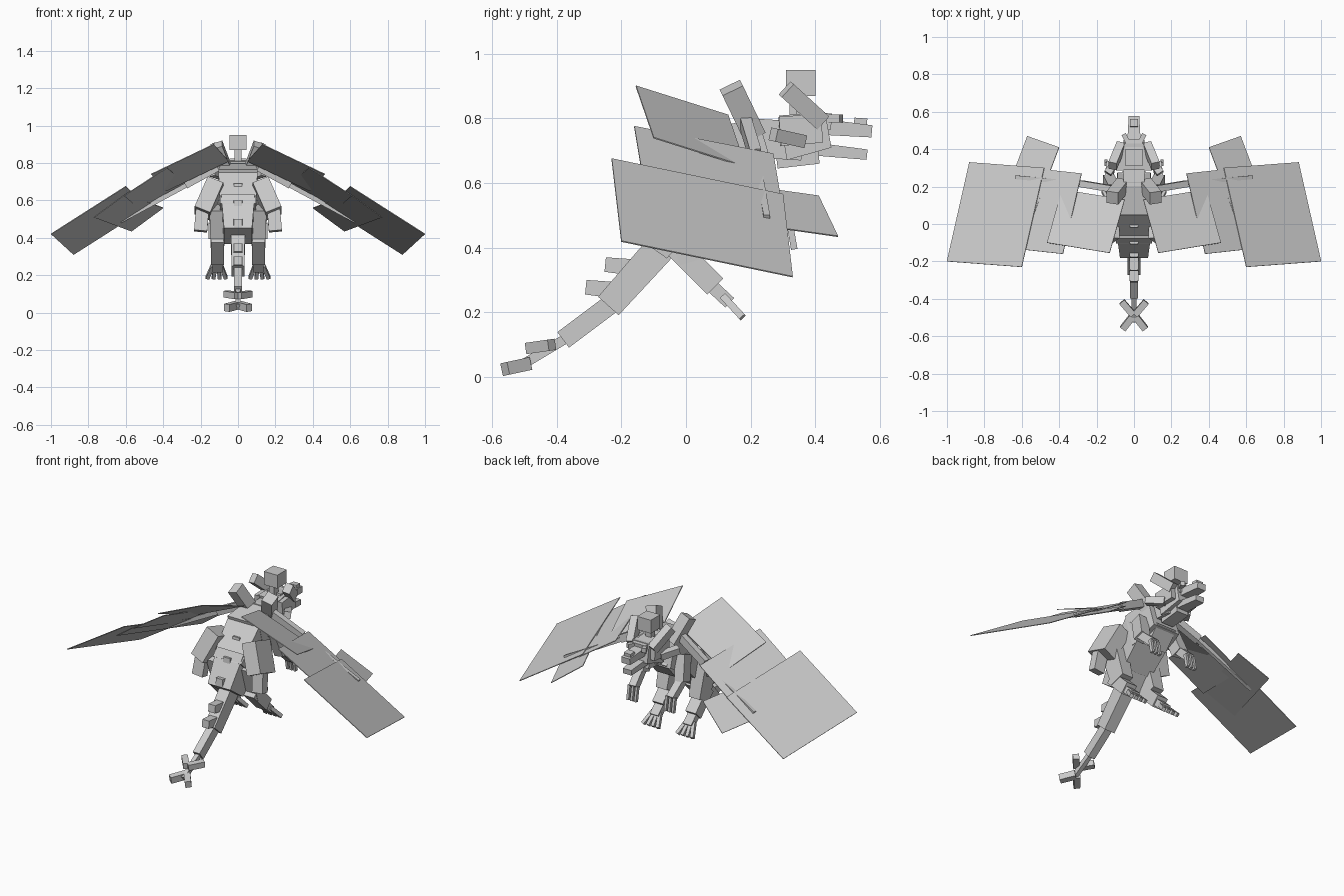
import bpy, bmesh
from mathutils import Vector, Matrix

cube = bpy.data.objects.get("Cube")
if cube:
    bpy.data.objects.remove(cube, do_unlink=True)

grey = bpy.data.materials.new("plain_grey")
grey.use_nodes = True
grey.diffuse_color = (0.6, 0.6, 0.6, 1)
grey.node_tree.nodes["Principled BSDF"].inputs["Base Color"].default_value = (0.6, 0.6, 0.6, 1)


def finish(name, bm):
    bmesh.ops.recalc_face_normals(bm, faces=bm.faces)
    mesh = bpy.data.meshes.new(name)
    bm.to_mesh(mesh)
    bm.free()
    mesh.materials.append(grey)
    ob = bpy.data.objects.new(name, mesh)
    bpy.context.collection.objects.link(ob)
    return ob


def bar(name, p, q, w, d, taper=1.0):
    """Box from p to q: w wide sideways, d deep, end scaled by taper."""
    p, q = Vector(p), Vector(q)
    axis = (q - p).normalized()
    side = Vector((1, 0, 0)) if abs(axis.x) < 0.8 else Vector((0, 1, 0))
    depth = axis.cross(side).normalized()
    side = depth.cross(axis)
    rot = Matrix((side, depth, axis)).transposed().to_4x4()
    bm = bmesh.new()
    bmesh.ops.create_cube(bm, size=1)
    for v in bm.verts:
        k = taper if v.co.z > 0 else 1
        v.co = Vector((v.co.x * w * k, v.co.y * d * k, v.co.z * (q - p).length))
    bm.transform(Matrix.Translation((p + q) / 2) @ rot)
    return finish(name, bm)


def panel(name, a, b, c):
    """Thin parallelogram with corners a, b, c."""
    a, b, c = Vector(a), Vector(b), Vector(c)
    n = (b - a).cross(c - b).normalized() * 0.002
    bm = bmesh.new()
    corners = (a, b, c, a + c - b)
    low = [bm.verts.new(v - n) for v in corners]
    top = [bm.verts.new(v + n) for v in corners]
    bm.faces.new(low)
    bm.faces.new(top)
    for i in range(4):
        j = (i + 1) % 4
        bm.faces.new((low[i], low[j], top[j], top[i]))
    return finish(name, bm)


def pair(make, name, *args):
    """Build a part on the left side and its mirror image on the right."""
    left = make("left_" + name, *args)
    bm = bmesh.new()
    bm.from_mesh(left.data)
    bm.transform(Matrix.Diagonal((-1, 1, 1, 1)))
    finish("right_" + name, bm)


# Trunk and neck
bar("pelvis", (0, -.12, .41), (0, 0, .58), .15, .15, 1.2)
bar("belly", (0, -.04, .52), (0, .12, .68), .19, .18, 1.1)
bar("chest", (0, .08, .66), (0, .25, .71), .21, .22, .85)
bar("breastplate", (0, .16, .56), (0, .25, .66), .13, .08)
bar("neck", (0, .20, .74), (0, .36, .73), .11, .12)

# Tail
bar("tail_base", (0, -.07, .41), (0, -.24, .22), .075, .095, .9)
bar("tail_middle", (0, -.22, .235), (0, -.38, .115), .045, .06)
bar("tail_end", (0, -.37, .12), (0, -.52, .03), .025, .03)
pair(bar, "upper_tail_fin", (.005, -.485, .09), (.065, -.415, .10), .035, .035)
pair(bar, "lower_tail_fin", (.005, -.49, .04), (.06, -.56, .025), .035, .04)

# Plates along the back and tail
for i, (y, z) in enumerate([(.12, .76), (.03, .68), (-.06, .59), (-.13, .49), (-.20, .36), (-.26, .29)]):
    bar("back_plate_%d" % (i + 1), (0, y + .03, z - .02), (0, y - .05, z - .012), .05, .05, .9)

# Head
bar("skull", (0, .30, .74), (0, .44, .765), .14, .14, .8)
bar("brow", (0, .34, .80), (0, .45, .79), .09, .05)
bar("upper_jaw", (0, .41, .775), (0, .575, .76), .075, .05, .75)
bar("lower_jaw", (0, .40, .705), (0, .56, .688), .07, .04, .8)
bar("nose_ridge", (0, .52, .79), (0, .56, .787), .045, .025)
bar("throat", (0, .28, .675), (0, .41, .69), .08, .06)
bar("crest_block", (0, .31, .91), (0, .40, .91), .09, .08)
bar("crest_stem", (0, .34, .78), (0, .34, .87), .035, .04)
pair(bar, "horn", (.07, .42, .79), (.115, .31, .89), .045, .055)
pair(bar, "cheek", (.075, .29, .76), (.07, .42, .77), .035, .09)
pair(bar, "cheek_spike", (.08, .36, .73), (.14, .27, .75), .04, .04)
pair(bar, "eye", (.035, .44, .80), (.055, .48, .80), .025, .025)

# Wing bones
pair(bar, "wing_shoulder", (.06, .21, .75), (.115, .14, .895), .065, .07)
pair(bar, "wing_upper_bone", (.07, .18, .80), (.28, .215, .685), .035, .045)
pair(bar, "wing_lower_bone", (.26, .215, .69), (.63, .25, .49), .02, .025)

# Wing membranes
pair(panel, "inner_membrane", (.05, .13, .81), (.13, -.155, .90), (.465, -.10, .74))
pair(panel, "middle_membrane", (.28, .27, .69), (.38, -.16, .775), (.61, -.135, .625))
pair(panel, "outer_membrane", (.48, .30, .565), (.60, -.23, .675), (1.0, -.20, .42))
pair(panel, "front_membrane", (.57, .47, .435), (.40, .41, .56), (.60, -.12, .635))

# Hind legs
pair(bar, "hip_plate", (.12, 0, .69), (.19, -.05, .53), .09, .15)
pair(bar, "hip_flap", (.19, -.06, .55), (.20, -.08, .435), .07, .05)
pair(bar, "thigh", (.11, -.03, .56), (.11, .03, .36), .085, .12, .85)
pair(bar, "shin", (.11, -.03, .40), (.11, .09, .28), .07, .07)
pair(bar, "foot", (.11, .06, .30), (.11, .135, .23), .055, .04)
for i in range(4):
    x = .065 + .033 * i
    pair(bar, "toe_%d" % (i + 1), (.09 + .015 * i, .115, .25), (x, .175, .185), .02, .022)

# Arms
pair(bar, "upper_arm", (.11, .18, .68), (.135, .23, .54), .06, .07)
pair(bar, "forearm", (.135, .22, .56), (.125, .32, .47), .045, .045)
for i in range(3):
    x = .10 + .025 * i
    pair(bar, "finger_%d" % (i + 1), (x, .32, .48), (x, .335, .395), .015, .02)
